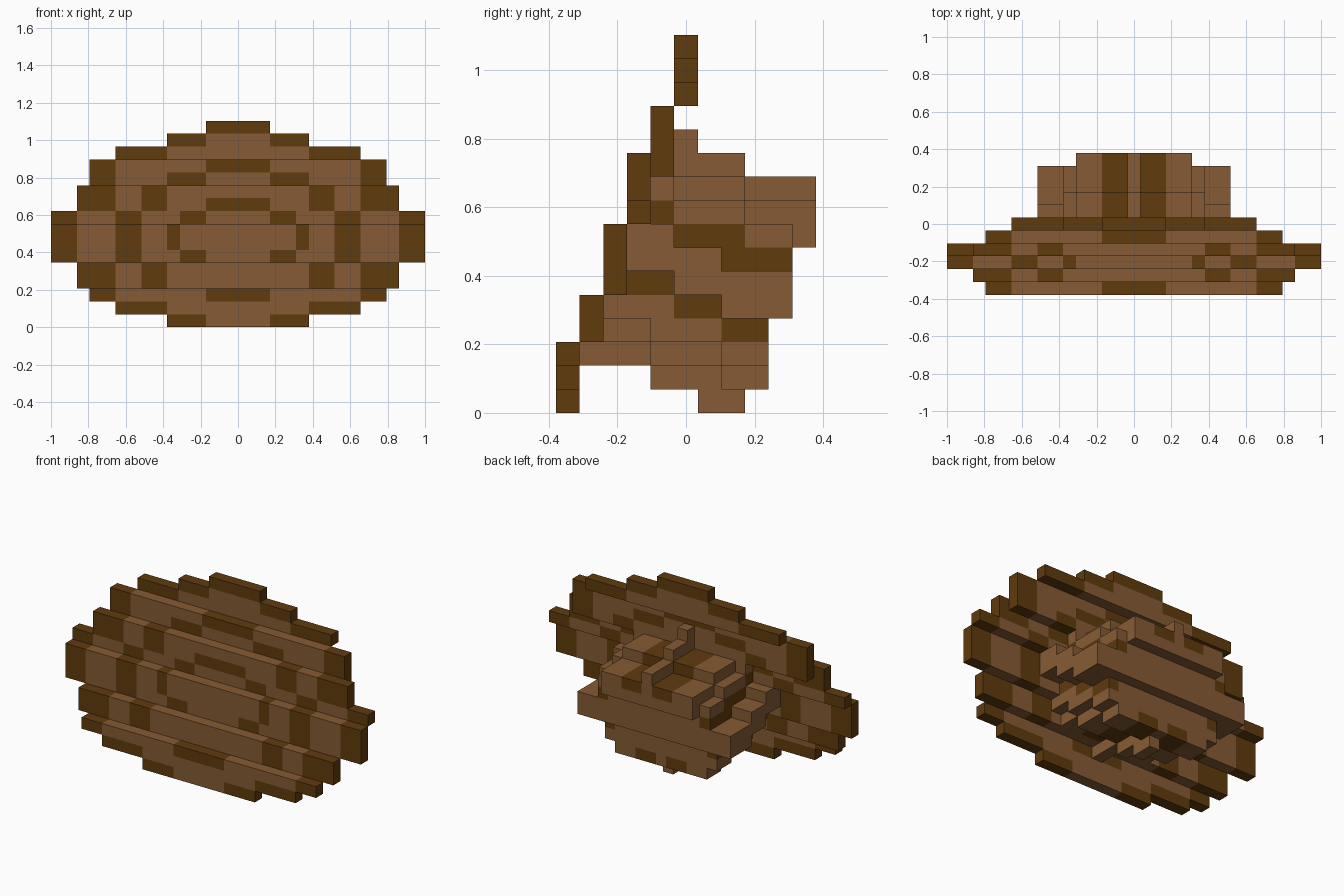
import bpy, bmesh
from mathutils import Vector

if "Cube" in bpy.data.objects:
    bpy.data.objects.remove(bpy.data.objects["Cube"], do_unlink=True)

U = 2 / 29  # one block


def material(name, rgb):
    m = bpy.data.materials.new(name)
    m.diffuse_color = (*rgb, 1)
    m.use_nodes = True
    b = m.node_tree.nodes["Principled BSDF"]
    b.inputs["Base Color"].default_value = (*rgb, 1)
    b.inputs["Roughness"].default_value = 0.9
    return m


MATS = [material("light wood", (0.238, 0.105, 0.035)),
        material("dark wood", (0.117, 0.043, 0.004))]

parts = {}   # part name -> {cell: colour}
taken = set()


def fill(part, half, y0, y1, z, dark=()):
    """One row of blocks, |x| < half, y0..y1; dark lists (from, to) ranges of |x|."""
    cells = parts.setdefault(part, {})
    for x in range(-14, 15):
        if abs(x) < half:
            c = int(any(a < abs(x) < b or (a == 0 and x == 0) for a, b in dark))
            for y in range(round(y0 + 0.5), round(y1 + 0.5)):
                if (x, y, z) not in taken:
                    cells[x, y, z] = c
                    taken.add((x, y, z))


# Disc rows from the bottom: half width and dark ring ranges
CENTRE, SHOULDER, RING = (0, 2.5), (2.5, 5.5), (5.5, 7.5)
MID, TIP, EDGE = (7.5, 9.5), (12.5, 14.5), (9.5, 12.5)
CORNER, INNER = (2.5, 4.5), (4.5, 5.5)
rows = [
    (5.5, [SHOULDER]),
    (9.5, [(5.5, 9.5)]),
    (11.5, [CENTRE, EDGE]),
    (12.5, [RING, EDGE]),
    (12.5, [RING, EDGE]),
    (14.5, [CORNER, MID, TIP]),
    (14.5, [INNER, MID, TIP]),
    (14.5, [INNER, MID, TIP]),
    (14.5, [CORNER, MID, TIP]),
    (12.5, [CENTRE, RING, EDGE]),
    (12.5, [RING, EDGE]),
    (11.5, [SHOULDER, EDGE]),
    (11.5, [CENTRE, EDGE]),
    (9.5, [(5.5, 9.5)]),
    (5.5, [SHOULDER]),
    (2.5, [CENTRE]),
]

# The disc leans back in stepped layers
layers = [(0, 3, -5.5), (3, 5, -4.5), (5, 8, -3.5),
          (8, 11, -2.5), (11, 13, -1.5), (13, 16, -0.5)]
for i, (z0, z1, y) in enumerate(layers):
    for z in range(z0, z1):
        fill(f"disc_layer_{i + 1}", rows[z][0], y, y + 1, z, rows[z][1])
fill("disc_layer_5", 11.5, -1.5, -0.5, 10, [RING, EDGE])

# Rear hub: each row drops one block at two steps on its way back
STRIPE = (0.5, 2.5)
hub = [  # half width, start, first step, second step, end, dark
    (0.5, -4.5, -1.5, 0.5, 2.5, []),
    (4.5, -3.5, -1.5, 1.5, 3.5, [STRIPE]),
    (5.5, -3.5, -1.5, 1.5, 3.5, []),
    (5.5, -2.5, -0.5, 1.5, 3.5, [INNER]),
    (7.5, -2.5, -0.5, 1.5, 4.5, []),
    (7.5, -2.5, -0.5, 1.5, 4.5, []),
    (5.5, -1.5, -0.5, 1.5, 4.5, [INNER]),
    (5.5, -1.5, -0.5, 2.5, 4.5, []),
    (4.5, -1.5, -0.5, 2.5, 5.5, [STRIPE]),
    (0.5, -0.5, 0.5, 2.5, 5.5, []),
]
for z, (half, a, b, c, d, dark) in enumerate(hub):
    fill("rear_hub", half, a, b, z + 2, dark)
    fill("rear_hub", half, b, c, z + 1, dark)
    fill("rear_hub", half, c, d, z, dark)
fill("rear_hub", 4.5, 4.5, 5.5, 7)         # overhanging lip
fill("rear_hub", 0.5, -0.5, 0.5, 10)       # under the top post
fill("rear_hub", 5.5, 1.5, 2.5, 7, [INNER])

# Close small gaps inside the hub
cols = {}
for x, y, z in parts["rear_hub"]:
    cols.setdefault((x, y), []).append(z)
for (x, y), zs in cols.items():
    for z in range(min(zs), max(zs)):
        if (x, y, z) not in taken:
            parts["rear_hub"][x, y, z] = 0
            taken.add((x, y, z))

DIRS = [Vector(d) for d in ((1, 0, 0), (-1, 0, 0), (0, 1, 0),
                            (0, -1, 0), (0, 0, 1), (0, 0, -1))]


def build(name, cells):
    """Outer skin of a part's blocks, merged into flat panels."""
    bm = bmesh.new()
    verts = {}
    for cell, colour in cells.items():
        p = Vector(cell)
        for d in DIRS:
            if tuple(round(v) for v in p + d) in taken:
                continue
            s = Vector((d.y, d.z, d.x))
            t = d.cross(s)
            ring = []
            for i, j in ((-1, -1), (1, -1), (1, 1), (-1, 1)):
                q = p + (d + s * i + t * j) / 2
                key = tuple(round(v * 2) for v in q)
                if key not in verts:
                    verts[key] = bm.verts.new((q.x * U, q.y * U, (q.z + 0.5) * U))
                ring.append(verts[key])
            bm.faces.new(ring).material_index = colour
    bmesh.ops.dissolve_limit(bm, angle_limit=0.01, verts=bm.verts[:],
                             edges=bm.edges[:], delimit={'MATERIAL'})
    me = bpy.data.meshes.new(name)
    bm.to_mesh(me)
    bm.free()
    for m in MATS:
        me.materials.append(m)
    bpy.context.collection.objects.link(bpy.data.objects.new(name, me))


for name, cells in parts.items():
    build(name, cells)
